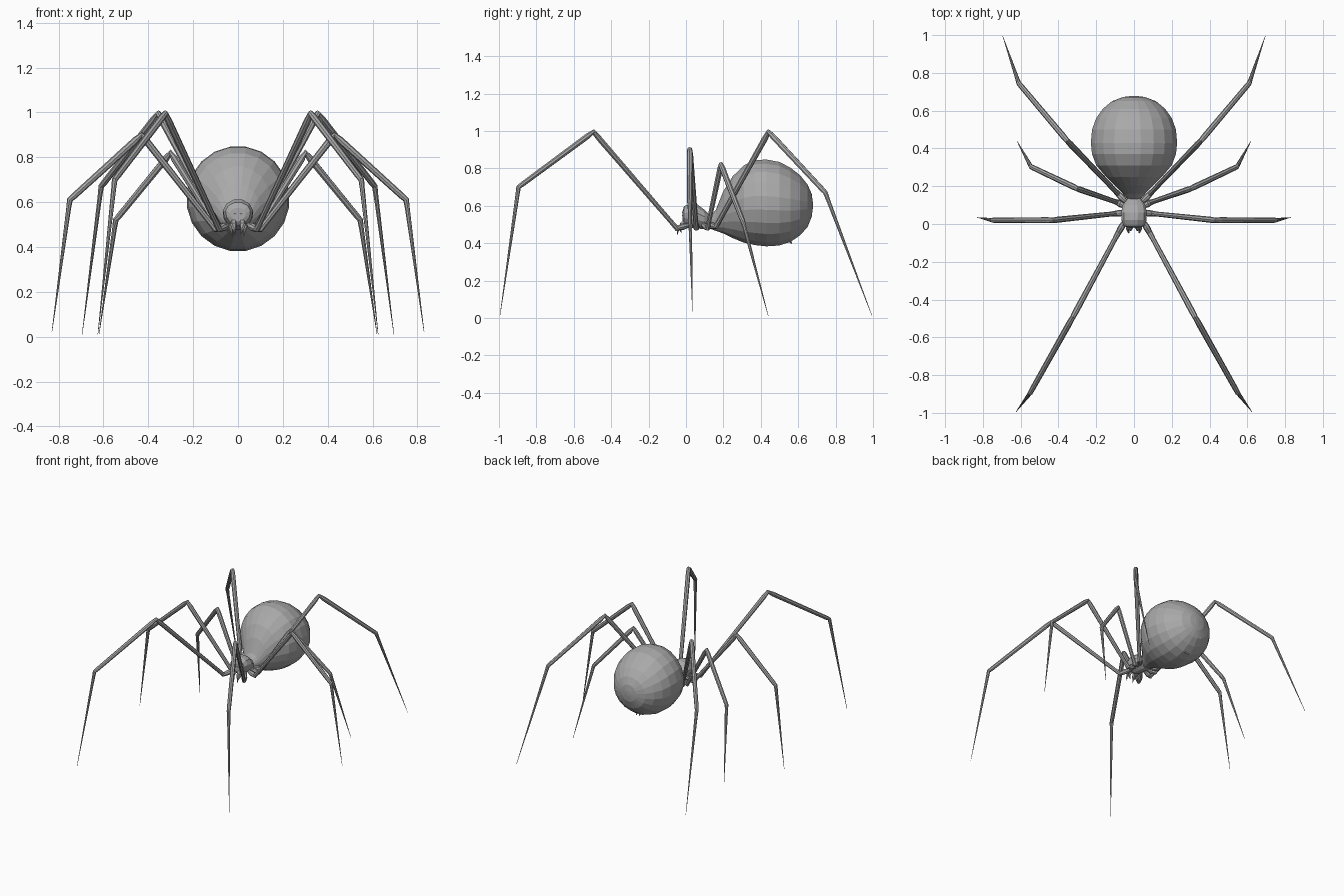
import bpy, bmesh, math
from mathutils import Vector

cube = bpy.data.objects.get("Cube")
if cube:
    bpy.data.objects.remove(cube)

grey = bpy.data.materials.new("plain grey")
GREY = (0.4, 0.4, 0.4, 1)
grey.diffuse_color = GREY
grey.use_nodes = True
grey.node_tree.nodes["Principled BSDF"].inputs["Base Color"].default_value = GREY


def skin(name, rings):
    """Bridge equal-sized rings of points into a closed flat-shaded mesh."""
    bm = bmesh.new()
    loops = [[bm.verts.new(p) for p in ring] for ring in rings]
    n = len(loops[0])
    for a, b in zip(loops, loops[1:]):
        for i in range(n):
            j = (i + 1) % n
            bm.faces.new((a[i], a[j], b[j], b[i]))
    bm.faces.new(loops[0][::-1])
    bm.faces.new(loops[-1])
    bmesh.ops.recalc_face_normals(bm, faces=bm.faces)
    mesh = bpy.data.meshes.new(name)
    bm.to_mesh(mesh)
    bm.free()
    mesh.materials.append(grey)
    ob = bpy.data.objects.new(name, mesh)
    bpy.context.collection.objects.link(ob)
    return ob


def body(name, sections, sides, taper=0.0):
    """Loft ellipses along y; each section is (y, bottom z, top z, half width)."""
    rings = []
    for y, low, high, w in sections:
        ring = []
        for i in range(sides):
            a = 2 * math.pi * (i + 0.5) / sides
            s = math.sin(a)
            ring.append((w * math.cos(a) * (1 + taper * s), y,
                         (low + high) / 2 + (high - low) / 2 * s))
        rings.append(ring)
    return skin(name, rings)


def limb(name, stations, sides=8):
    """Tube through (point, radius) stations, with mitred joints."""
    pts = [Vector(p) for p, r in stations]
    rings = []
    for k, (p, r) in enumerate(stations):
        d = pts[min(k + 1, len(pts) - 1)] - pts[max(k - 1, 0)]
        q = d.to_track_quat('Z', 'Y')
        rings.append([pts[k] + q @ Vector((r * math.cos(t), r * math.sin(t), 0))
                      for t in (2 * math.pi * i / sides for i in range(sides))])
    return skin(name, rings)


def pair(name, stations, sides=8):
    """Left limb and its mirrored right partner."""
    limb("left_" + name, stations, sides)
    limb("right_" + name, [((-p[0], p[1], p[2]), r) for p, r in stations], sides)


# Abdomen, head and waist
body("abdomen", [
    (0.12, 0.48, 0.53, 0.025), (0.16, 0.465, 0.58, 0.06), (0.20, 0.45, 0.68, 0.10),
    (0.25, 0.425, 0.76, 0.15), (0.31, 0.40, 0.82, 0.202), (0.37, 0.387, 0.847, 0.225),
    (0.43, 0.38, 0.85, 0.231), (0.50, 0.385, 0.837, 0.225), (0.56, 0.405, 0.805, 0.203),
    (0.61, 0.44, 0.765, 0.167), (0.65, 0.485, 0.715, 0.118), (0.672, 0.54, 0.665, 0.06),
    (0.678, 0.585, 0.62, 0.015)], 20)
body("head", [
    (-0.018, 0.515, 0.575, 0.035), (-0.01, 0.495, 0.60, 0.055), (0.02, 0.48, 0.613, 0.066),
    (0.06, 0.475, 0.61, 0.068), (0.10, 0.475, 0.58, 0.06), (0.135, 0.48, 0.545, 0.035),
    (0.155, 0.49, 0.525, 0.015)], 12, 0.15)

# Legs: hip, bend of the hip joint, knee, ankle, foot
LEGS = {
    "front_leg": ((0.04, 0.03, 0.50), (0.085, -0.05, 0.48), (0.325, -0.495, 0.995),
                  (0.55, -0.895, 0.70), (0.625, -0.995, 0.01)),
    "second_leg": ((0.04, 0.06, 0.50), (0.10, 0.055, 0.48), (0.43, 0.02, 0.90),
                   (0.75, 0.02, 0.61), (0.83, 0.035, 0.02)),
    "third_leg": ((0.04, 0.09, 0.50), (0.09, 0.115, 0.48), (0.30, 0.187, 0.82),
                  (0.545, 0.303, 0.52), (0.62, 0.44, 0.01)),
    "rear_leg": ((0.035, 0.11, 0.50), (0.085, 0.16, 0.49), (0.355, 0.442, 0.995),
                 (0.61, 0.745, 0.67), (0.695, 0.995, 0.01)),
}
for name, joints in LEGS.items():
    hip, bend, knee, ankle, foot = (Vector(j) for j in joints)
    pair(name, [
        (hip, 0.010), (hip.lerp(bend, 0.6), 0.018), (bend, 0.015),
        (bend.lerp(knee, 0.08), 0.013), (bend.lerp(knee, 0.93), 0.016), (knee, 0.014),
        (knee.lerp(ankle, 0.08), 0.016), (knee.lerp(ankle, 0.95), 0.014),
        (ankle, 0.013), (ankle.lerp(foot, 0.06), 0.011), (foot, 0.001)])

# Jaws, fangs and feelers below the face
pair("jaw", [((0.018, 0.0, 0.52), 0.014), ((0.02, -0.02, 0.50), 0.016),
             ((0.018, -0.03, 0.475), 0.008), ((0.012, -0.025, 0.455), 0.001)], 6)
pair("feeler", [((0.035, 0.01, 0.50), 0.006), ((0.035, -0.025, 0.49), 0.007),
                ((0.028, -0.045, 0.465), 0.005), ((0.025, -0.045, 0.445), 0.001)], 6)

# Small eyes in two rows
for row, z in enumerate((0.548, 0.565)):
    for k, x in enumerate((0.007, 0.02)):
        pair(f"eye_{row}_{k}", [((x, -0.014, z), 0.004), ((x, -0.021, z), 0.003)], 6)

# Spinnerets at the underside of the abdomen
pair("spinneret", [((0.012, 0.55, 0.42), 0.01), ((0.012, 0.565, 0.398), 0.004)], 6)
